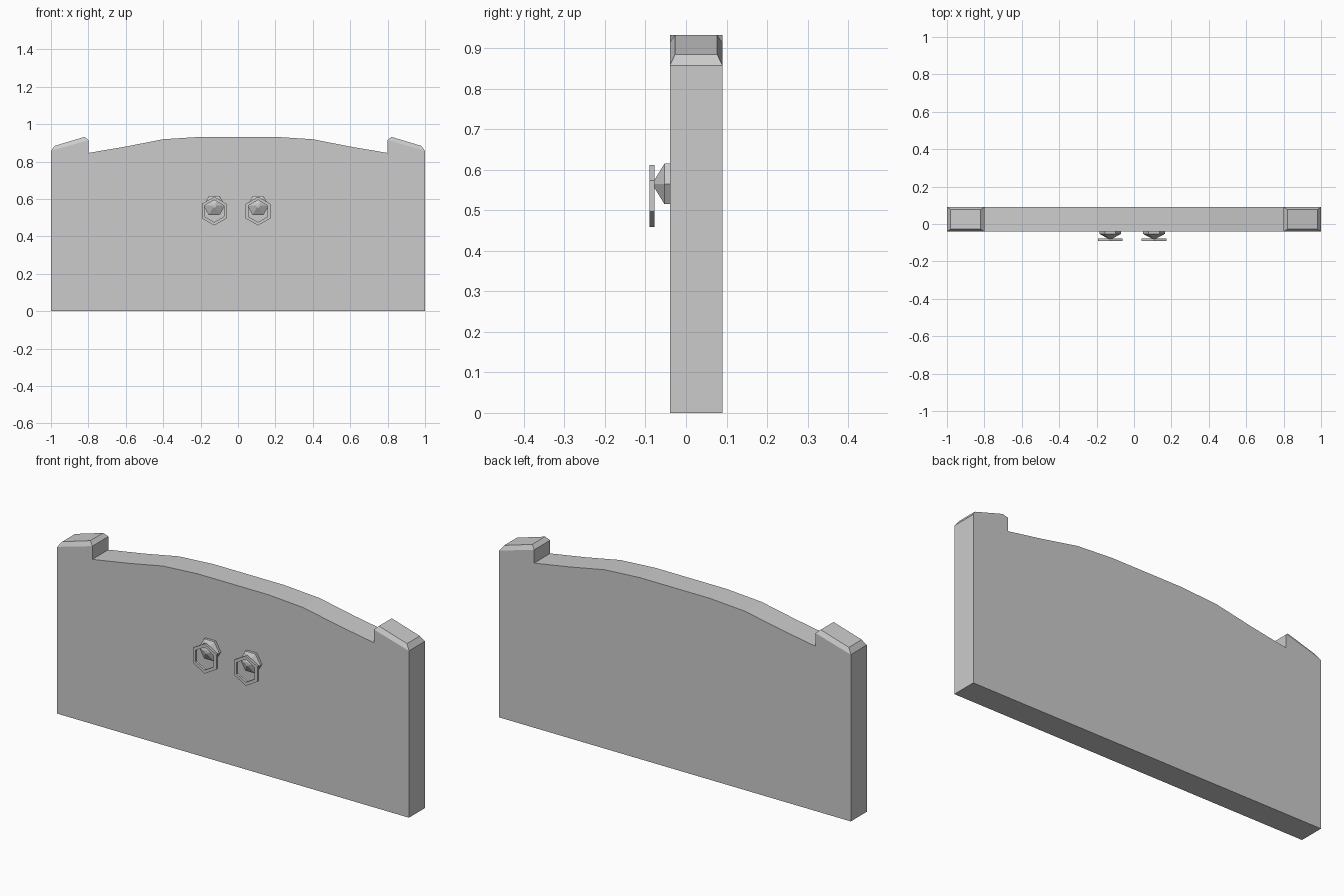
import bpy, bmesh
from math import pi, cos, sin

if "Cube" in bpy.data.objects:
    bpy.data.objects.remove(bpy.data.objects["Cube"])

FRONT, BACK = -0.04, 0.09


def finish(bm, name):
    bmesh.ops.recalc_face_normals(bm, faces=bm.faces)
    mesh = bpy.data.meshes.new(name)
    bm.to_mesh(mesh)
    bm.free()
    obj = bpy.data.objects.new(name, mesh)
    bpy.context.collection.objects.link(obj)
    return obj


# Door leaf: extruded outline with a bevelled, sloping cap on the outer post
def door(name, side):
    outline = [(0, 0), (1, 0), (1, 0.857), (0.8, 0.914), (0.8, 0.846),
               (0.6, 0.88), (0.4, 0.919), (0.2, 0.932), (0, 0.932)]
    bm = bmesh.new()
    face = bm.faces.new([bm.verts.new((side * x, FRONT, z)) for x, z in outline])
    ext = bmesh.ops.extrude_face_region(bm, geom=[face])
    for v in ext["geom"]:
        if isinstance(v, bmesh.types.BMVert):
            v.co.y = BACK
    bm.normal_update()
    bm.faces.ensure_lookup_table()
    cap = next(f for f in bm.faces if len(f.verts) == 4 and
               all(abs(v.co.x) > 0.79 and v.co.z > 0.852 for v in f.verts))
    top = bmesh.ops.extrude_discrete_faces(bm, faces=[cap])["faces"][0]
    for v in top.verts:
        outer = abs(v.co.x) > 0.9
        v.co.x = side * (0.98 if outer else 0.82)
        v.co.z = 0.884 if outer else 0.932
        v.co.y += 0.013 if v.co.y < 0 else -0.013
    return finish(bm, name)


# Lathe-like hexagon sections (radius, y) joined into a solid or a closed ring
def hex_sections(name, sections, x, z, turn, ring=False):
    bm = bmesh.new()
    loops = [[bm.verts.new((x + r * cos(turn + i * pi / 3), y,
                            z + r * sin(turn + i * pi / 3))) for i in range(6)]
             for r, y in sections]
    pairs = list(zip(loops, loops[1:]))
    if ring:
        pairs.append((loops[-1], loops[0]))
    else:
        bm.faces.new(loops[0])
        bm.faces.new(loops[-1])
    for a, b in pairs:
        for i in range(6):
            j = (i + 1) % 6
            bm.faces.new((a[i], a[j], b[j], b[i]))
    return finish(bm, name)


for label, side in (("left", -1), ("right", 1)):
    door(label + "_door", side)

# Knob mounts and pull rings
for label, x in (("left", -0.127), ("right", 0.107)):
    hex_sections(label + "_knob", [(0.058, FRONT), (0.058, -0.053), (0.011, -0.078)],
                 x, 0.565, 0)
    hex_sections(label + "_pull_ring",
                 [(0.077, -0.078), (0.077, -0.09), (0.059, -0.09), (0.059, -0.078)],
                 x, 0.535, pi / 6, ring=True)
